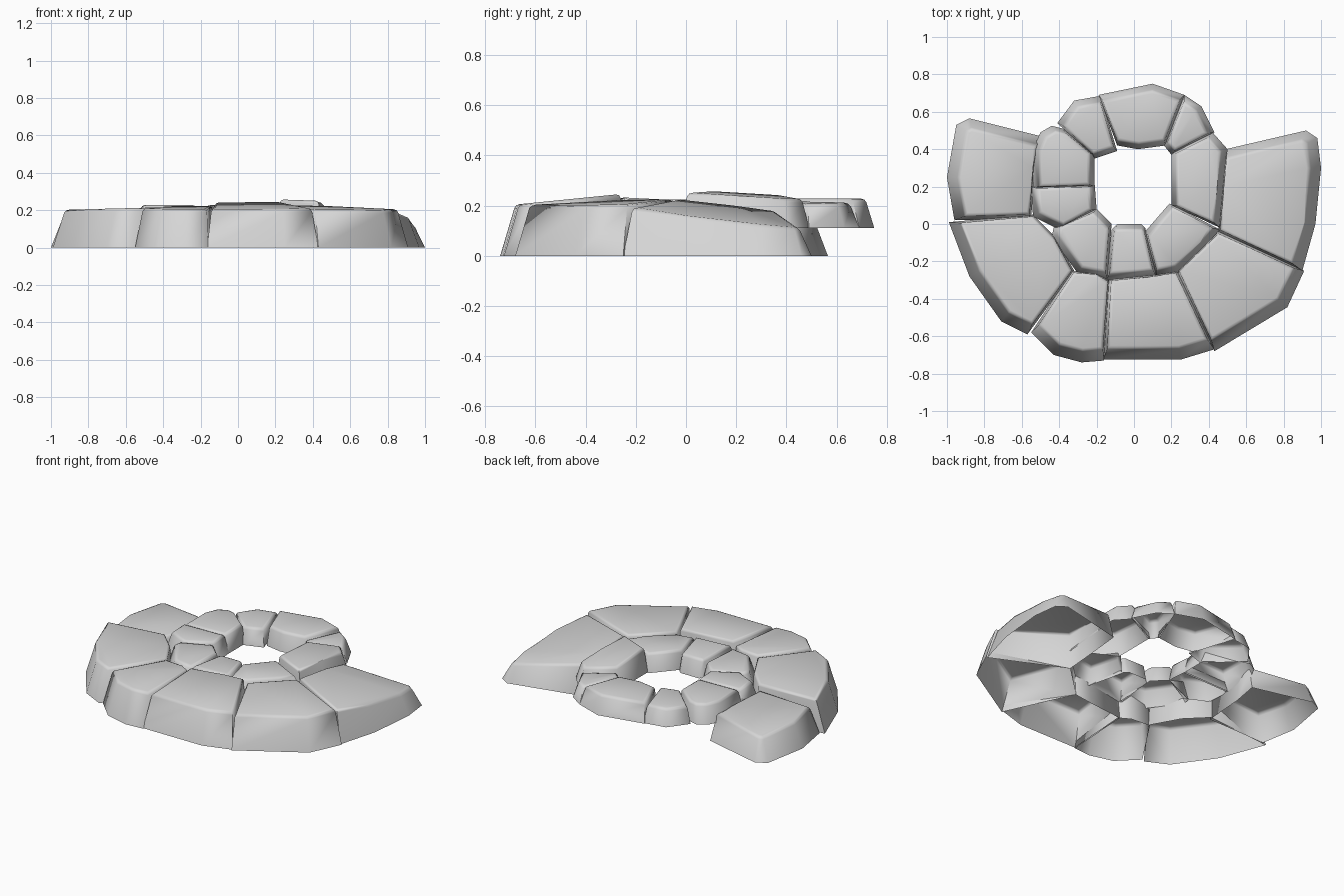
import bpy
import bmesh
import math
from mathutils import Vector

cube = bpy.data.objects.get("Cube")
if cube:
    bpy.data.objects.remove(cube, do_unlink=True)

# Single stone colour
stone_grey = bpy.data.materials.new("stone_grey")
stone_grey.use_nodes = True
colour = (0.67, 0.67, 0.67, 1)
stone_grey.diffuse_color = colour
stone_grey.node_tree.nodes["Principled BSDF"].inputs["Base Color"].default_value = colour

HOLE_CENTRE = Vector((0.0, 0.2))


def inset_outline(points, outer, inner, joint, end):
    """Move every edge inward; outward edges and free ends lean more than joints."""
    count = len(points)
    lines = []
    for i, a in enumerate(points):
        b = points[(i + 1) % count]
        along = (b - a).normalized()
        normal = Vector((along.y, -along.x))
        facing = normal.dot(((a + b) / 2 - HOLE_CENTRE).normalized())
        lean = joint
        if facing > 0:
            lean += (outer - joint) * min(1, facing * 1.2)
        else:
            lean += (inner - joint) * -facing
        if normal.y > 0.9:
            lean = max(lean, end)
        lines.append((normal, normal.dot(a) - lean))
    result = []
    for i in range(count):
        (n, c), (m, d) = lines[i - 1], lines[i]
        det = n.x * m.y - n.y * m.x
        if abs(det) < 0.05:
            result.append(points[i] - m * (m.dot(points[i]) - d))
        else:
            result.append(Vector(((c * m.y - d * n.y) / det, (n.x * d - m.x * c) / det)))
    return result


def stone(name, outline, top, tilt=(0, 0), base=0.0,
          outer=0.06, inner=0.01, joint=0.01, end=0.0):
    """A hollow stone with leaning walls and a tilted, softened top."""
    points = [Vector(p) for p in outline]
    area = sum(p.cross(points[i - 1]) for i, p in enumerate(points))
    if area > 0:
        points.reverse()
    centre = sum(points, Vector((0, 0))) / len(points)
    rim = inset_outline(points, outer, inner, joint, end)
    bm = bmesh.new()
    low = [bm.verts.new((p.x, p.y, base)) for p in points]
    high = [bm.verts.new((p.x, p.y, top + Vector(tilt).dot(p - centre))) for p in rim]
    for i in range(len(points)):
        bm.faces.new((low[i - 1], low[i], high[i], high[i - 1]))
    lid = bm.faces.new(high)
    bmesh.ops.bevel(bm, geom=list(lid.edges), offset=0.016, segments=2,
                    profile=0.5, affect="EDGES", clamp_overlap=True)
    bmesh.ops.recalc_face_normals(bm, faces=bm.faces)
    mesh = bpy.data.meshes.new(name)
    bm.to_mesh(mesh)
    bm.free()
    mesh.materials.append(stone_grey)
    obj = bpy.data.objects.new(name, mesh)
    bpy.context.collection.objects.link(obj)
    bpy.ops.object.select_all(action="DESELECT")
    obj.select_set(True)
    bpy.context.view_layer.objects.active = obj
    bpy.ops.object.shade_smooth_by_angle(angle=math.radians(85))
    return obj


def ring_stone(name, outline, top, tilt=(0, 0)):
    """A thinner stone of the raised inner ring."""
    return stone(name, outline, top, tilt, base=0.11, outer=0.035, inner=0.028)


# Large outer stones
stone("outer_stone_west", [(-.96, .02), (-1, .25), (-.95, .53), (-.88, .565),
      (-.5, .47), (-.53, .3), (-.55, .03)], .158, (.05, -.05), end=.05)
stone("outer_stone_southwest", [(-.99, .01), (-.88, -.28), (-.71, -.52), (-.57, -.59),
      (-.32, -.25), (-.42, -.07), (-.54, .05)], .21, (.025, 0))
stone("outer_stone_south_southwest", [(-.33, -.25), (-.55, -.58), (-.43, -.7), (-.28, -.74),
      (-.16, -.73), (-.13, -.3), (-.2, -.26)], .212, (0, .04))
stone("outer_stone_south", [(-.165, -.725), (.25, -.725), (.43, -.67), (.23, -.25),
      (.1, -.27), (-.14, -.295)], .223, (0, .1))
stone("outer_stone_southeast", [(.43, -.68), (.82, -.445), (.91, -.25), (.45, -.04),
      (.23, -.25)], .21, (-.03, .04))
stone("outer_stone_east", [(.45, -.04), (.9, -.25), (.97, 0), (1, .3), (.98, .46),
      (.92, .5), (.49, .4), (.47, .2)], .158, (-.14, -.11), end=.045)

# Raised inner ring around the opening
ring_stone("ring_stone_northwest", [(-.54, .19), (-.54, .4), (-.5, .49), (-.44, .525),
           (-.38, .51), (-.21, .37), (-.21, .2)], .228)
ring_stone("ring_stone_west", [(-.55, .2), (-.21, .21), (-.2, .08), (-.4, -.03),
           (-.54, .04)], .228)
ring_stone("ring_stone_southwest", [(-.43, -.02), (-.2, .08), (-.12, 0), (-.14, -.295),
           (-.3, -.265), (-.44, -.07)], .222)
ring_stone("ring_stone_south", [(-.15, -.3), (.12, -.28), (.06, -.02), (.04, 0),
           (-.09, 0), (-.12, -.03)], .225, (0, -.05))
ring_stone("ring_stone_southeast", [(.06, -.04), (.19, .11), (.46, -.03), (.38, -.12),
           (.24, -.26), (.12, -.28)], .225)
ring_stone("ring_stone_east", [(.2, .1), (.2, .38), (.42, .49), (.5, .4), (.48, .2),
           (.46, -.02)], .24, (-.06, -.06))
ring_stone("ring_stone_northeast", [(.2, .37), (.16, .42), (.27, .69), (.36, .63),
           (.43, .49)], .212, (-.05, 0))
ring_stone("ring_stone_north", [(-.09, .42), (-.19, .69), (.1, .75), (.27, .69),
           (.17, .42), (.02, .4)], .228)
ring_stone("ring_stone_north_northwest", [(-.21, .35), (-.41, .54), (-.32, .66),
           (-.18, .685), (-.09, .39)], .215, (.03, 0))
